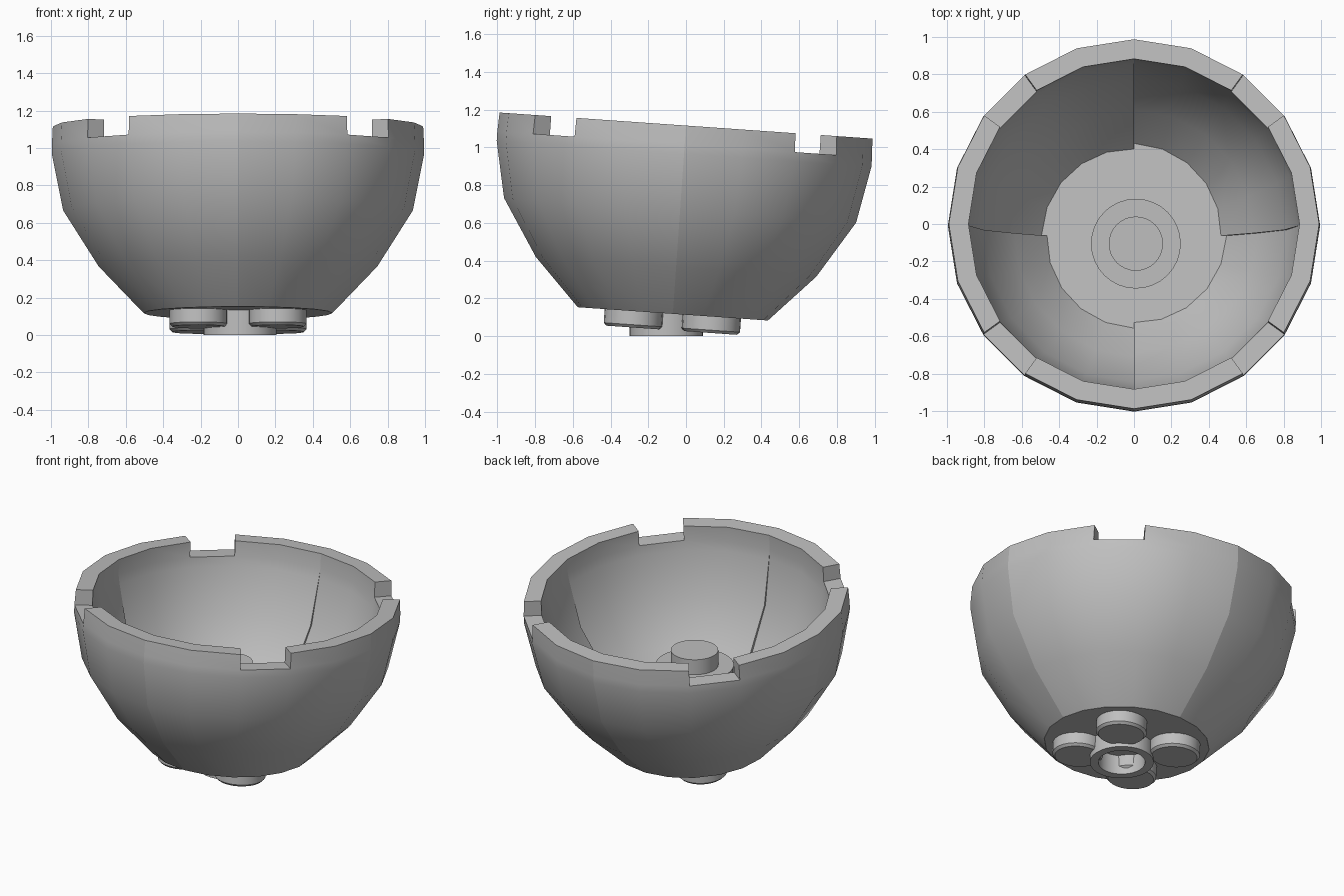
import bpy, bmesh, math
from mathutils import Matrix

cube = bpy.data.objects.get("Cube")
if cube:
    bpy.data.objects.remove(cube)

grey = bpy.data.materials.new("plain grey")
grey.use_nodes = True
colour = (0.52, 0.52, 0.52, 1)
grey.diffuse_color = colour
grey.node_tree.nodes["Principled BSDF"].inputs["Base Color"].default_value = colour

# The bowl leans slightly; its local origin is the centre of the rim
TILT = Matrix.Translation((0, 0, 1.115)) @ Matrix.Rotation(math.radians(-4), 4, 'X')
STEP = math.radians(18)


def finish(name, bm, matrix):
    bmesh.ops.recalc_face_normals(bm, faces=bm.faces)
    mesh = bpy.data.meshes.new(name)
    bm.to_mesh(mesh)
    bm.free()
    mesh.materials.append(grey)
    obj = bpy.data.objects.new(name, mesh)
    bpy.context.collection.objects.link(obj)
    obj.matrix_world = matrix
    bpy.ops.object.select_all(action='DESELECT')
    obj.select_set(True)
    bpy.context.view_layer.objects.active = obj
    bpy.ops.object.shade_smooth_by_angle(angle=math.radians(30))
    return obj


def turned(name, profile, matrix, sides=32):
    """Solid of revolution; profile points at radius 0 close the ends."""
    bm = bmesh.new()
    rings = []
    for r, z in profile:
        if r == 0:
            rings.append([bm.verts.new((0, 0, z))] * sides)
        else:
            rings.append([bm.verts.new((r * math.cos(math.tau * i / sides),
                                        r * math.sin(math.tau * i / sides), z))
                          for i in range(sides)])
    for a, b in zip(rings, rings[1:]):
        for i in range(sides):
            j = (i + 1) % sides
            bm.faces.new(dict.fromkeys((a[i], a[j], b[j], b[i])))
    return finish(name, bm, matrix)


# Wall section: up the inside, over the rim, down the outside
INNER = [(0.48, -0.9), (0.65, -0.7), (0.81, -0.45), (0.875, -0.16), (0.885, -0.1), (0.885, 0)]
OUTER = [(0.99, 0), (0.995, -0.1), (0.995, -0.15), (0.935, -0.45), (0.745, -0.75), (0.505, -1.0)]
TOP_IN = len(INNER) - 1
NOTCH_IN, NOTCH_OUT = TOP_IN - 1, TOP_IN + 2


def wall_quarter(name, quarter):
    bm = bmesh.new()
    columns = []
    for i in range(6):
        a = (quarter * 5 + i) * STEP
        # the inside thickens slightly towards one end of every quarter
        widen = 0.006 * (i - 2.5)
        section = [(r + widen * min(1, max(0, (-z - 0.1) / 0.8)), z) for r, z in INNER] + OUTER
        columns.append([bm.verts.new((r * math.cos(a), r * math.sin(a), z)) for r, z in section])
    for i, (a, b) in enumerate(zip(columns, columns[1:])):
        for k in range(len(a) - 1):
            if i == 2 and NOTCH_IN <= k < NOTCH_OUT:
                continue
            bm.faces.new((a[k], b[k], b[k + 1], a[k + 1]))
        bm.faces.new((a[-1], b[-1], b[0], a[0]))
    # notch floor and its two side walls
    l, r = columns[2], columns[3]
    bm.faces.new((l[NOTCH_IN], r[NOTCH_IN], r[NOTCH_OUT], l[NOTCH_OUT]))
    for c in (l, r):
        bm.faces.new(c[NOTCH_IN:NOTCH_OUT + 1])
    # ends of the quarter
    for c in (columns[0], columns[-1]):
        bm.faces.new(c)
    return finish(name, bm, TILT)


for q, name in enumerate(("back_left", "back_right", "front_right", "front_left")):
    wall_quarter("bowl_wall_" + name, q)

# Floor of the bowl
turned("bowl_floor", [(0, -1.0), (0.504, -1.0), (0.504, -0.9), (0, -0.9)], TILT, 20)

# Four round feet under the floor
for sx in (-1, 1):
    for sy in (-1, 1):
        name = "foot_" + ("front" if sy < 0 else "back") + ("_left" if sx > 0 else "_right")
        turned(name, [(0, -1.087), (0.14, -1.087), (0.155, -1.072), (0.155, -0.98), (0, -0.98)],
               TILT @ Matrix.Translation((sx * 0.212, sy * 0.207, 0)), 24)

# Upright centre post: stepped stud above, hollow tube below
turned("centre_post",
       [(0, 0.3), (0.143, 0.3), (0.143, 0), (0.195, 0), (0.195, 0.15), (0.24, 0.15),
        (0.24, 0.6), (0.145, 0.6), (0.145, 0.7), (0, 0.7)],
       Matrix.Translation((0.01, -0.105, 0)))
